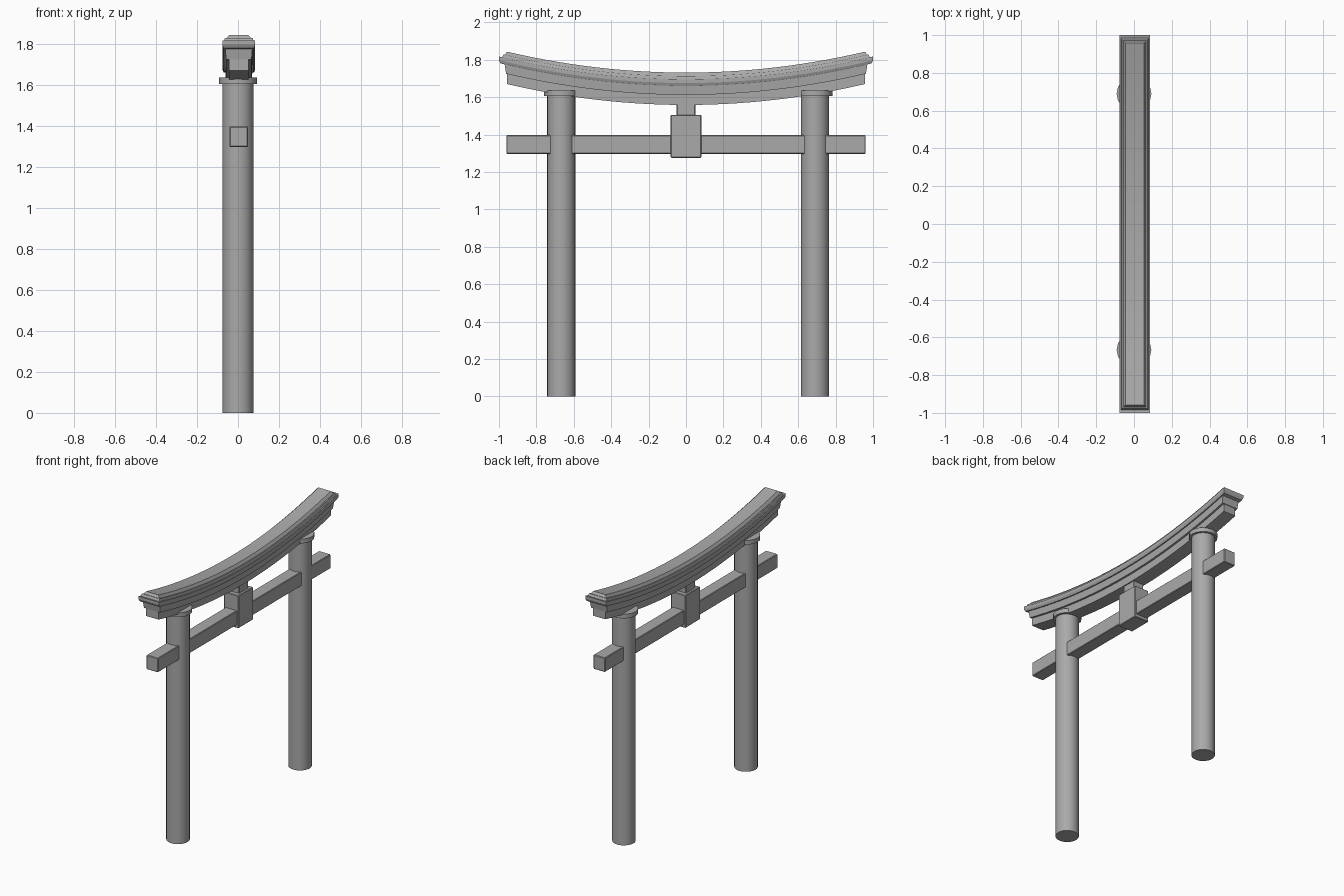
import bpy, bmesh, math

cube = bpy.data.objects.get("Cube")
if cube:
    bpy.data.objects.remove(cube)

grey = bpy.data.materials.new("stone grey")
grey.use_nodes = True
COLOUR = (0.4, 0.4, 0.4, 1)
grey.diffuse_color = COLOUR
grey.node_tree.nodes["Principled BSDF"].inputs["Base Color"].default_value = COLOUR

AXIS = 0.004   # centre line of the timbers
RISE = 0.122   # upward sweep of the roof


def add_object(name, bm, smooth=False):
    bmesh.ops.recalc_face_normals(bm, faces=bm.faces)
    mesh = bpy.data.meshes.new(name)
    bm.to_mesh(mesh)
    bm.free()
    mesh.materials.append(grey)
    obj = bpy.data.objects.new(name, mesh)
    bpy.context.collection.objects.link(obj)
    if smooth:
        bpy.ops.object.select_all(action="DESELECT")
        obj.select_set(True)
        bpy.context.view_layer.objects.active = obj
        bpy.ops.object.shade_smooth_by_angle(angle=math.radians(30))
    return obj


def box(name, half_x, half_y, z0, z1, bevel=0.004):
    bm = bmesh.new()
    bmesh.ops.create_cube(bm, size=2)
    for v in bm.verts:
        v.co = (AXIS + v.co.x * half_x, v.co.y * half_y,
                z1 if v.co.z > 0 else z0)
    obj = add_object(name, bm)
    mod = obj.modifiers.new("soft edges", "BEVEL")
    mod.width = bevel
    mod.segments = 1


def cylinder(name, y, radius, z0, z1, sides):
    bm = bmesh.new()
    bmesh.ops.create_cone(bm, cap_ends=True, segments=sides, radius1=radius,
                          radius2=radius, depth=z1 - z0)
    bmesh.ops.translate(bm, verts=bm.verts, vec=(0, y, (z0 + z1) / 2))
    add_object(name, bm, smooth=True)


def curved_beam(name, bottom, top, steps=28):
    """Each level is (height at mid-span, half width, half length)."""
    bm = bmesh.new()
    rings = []
    for i in range(steps + 1):
        t = 2 * i / steps - 1
        ring = []
        for (z, w, length), sides in ((bottom, (-1, 1)), (top, (1, -1))):
            y = t * length
            for s in sides:
                ring.append(bm.verts.new((AXIS + s * w, y, z + RISE * y * y)))
        rings.append(ring)
    for a, b in zip(rings, rings[1:]):
        for k in range(4):
            n = (k + 1) % 4
            bm.faces.new((a[k], a[n], b[n], b[k]))
    bm.faces.new(rings[0])
    bm.faces.new(rings[-1])
    add_object(name, bm, smooth=True)


# Pillars with collars
for side, y in (("right", -0.667), ("left", 0.69)):
    cylinder(side + "_pillar", y, 0.075, 0, 1.62, 32)
    cylinder(side + "_collar", y, 0.092, 1.605, 1.635, 16)

# Tie beam, centre block and strut
box("tie_beam", 0.045, 0.96, 1.297, 1.397)
box("centre_block", 0.057, 0.082, 1.275, 1.505)
box("centre_strut", 0.04, 0.05, 1.49, 1.6)

# Stacked roof courses, from the lintel up to the ridge
curved_beam("lintel", (1.558, 0.048, 0.958), (1.615, 0.048, 0.958))
curved_beam("upper_lintel", (1.612, 0.062, 0.962), (1.662, 0.066, 0.97))
curved_beam("eave", (1.66, 0.074, 0.992), (1.675, 0.08, 1.0))
curved_beam("eave_edge", (1.675, 0.08, 1.0), (1.695, 0.08, 1.0))
curved_beam("ridge_base", (1.693, 0.073, 0.985), (1.712, 0.068, 0.975))
curved_beam("ridge_cap", (1.71, 0.062, 0.97), (1.731, 0.048, 0.957))
